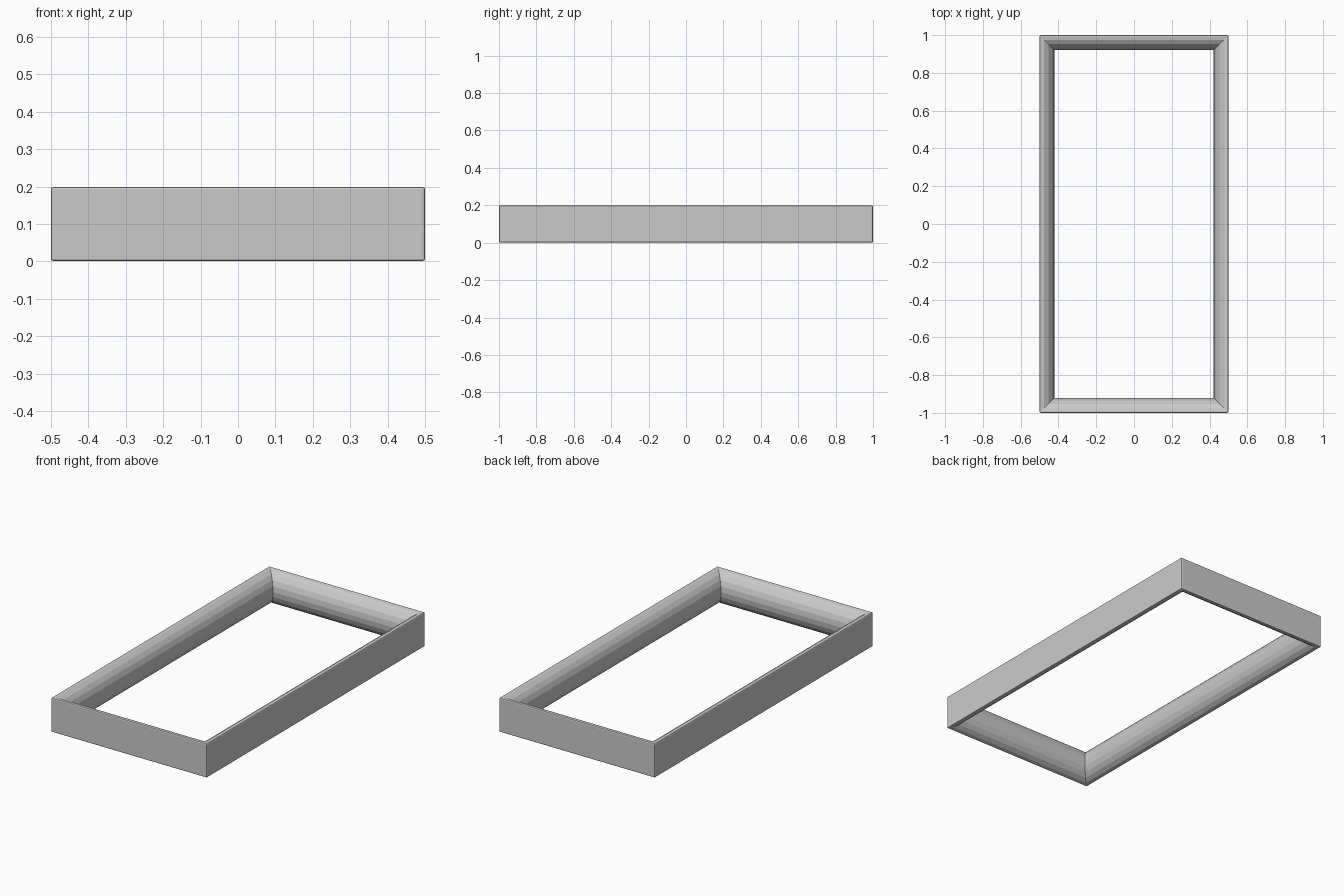
import bpy, bmesh
from math import sin, cos, pi

if "Cube" in bpy.data.objects:
    bpy.data.objects.remove(bpy.data.objects["Cube"])

W, L, H, DEPTH, SEG = 0.5, 1.0, 0.2, 0.08, 10

# D-shaped rail section: flat outside, half ellipse towards the opening
profile = [(DEPTH * sin(pi * i / SEG), H / 2 + H / 2 * cos(pi * i / SEG))
           for i in range(SEG + 1)]

# Sweep the section around the rectangle with mitred corners
bm = bmesh.new()
rings = [[bm.verts.new((sx * (W - d), sy * (L - d), z)) for d, z in profile]
         for sx, sy in ((-1, -1), (1, -1), (1, 1), (-1, 1))]
n = len(profile)
for k in range(4):
    a, b = rings[k], rings[(k + 1) % 4]
    for i in range(n):
        j = (i + 1) % n
        bm.faces.new((a[i], a[j], b[j], b[i]))
bmesh.ops.recalc_face_normals(bm, faces=bm.faces)

# Small rounding along the outer edges
outer = {v for r in rings for v in (r[0], r[-1])}
edges = [e for e in bm.edges if e.verts[0] in outer and e.verts[1] in outer]
bmesh.ops.bevel(bm, geom=edges, offset=0.007, offset_type='OFFSET',
                segments=2, profile=0.5, affect='EDGES', clamp_overlap=True)

mesh = bpy.data.meshes.new("rectangular_frame")
bm.to_mesh(mesh)
bm.free()
frame = bpy.data.objects.new("rectangular_frame", mesh)
bpy.context.collection.objects.link(frame)
